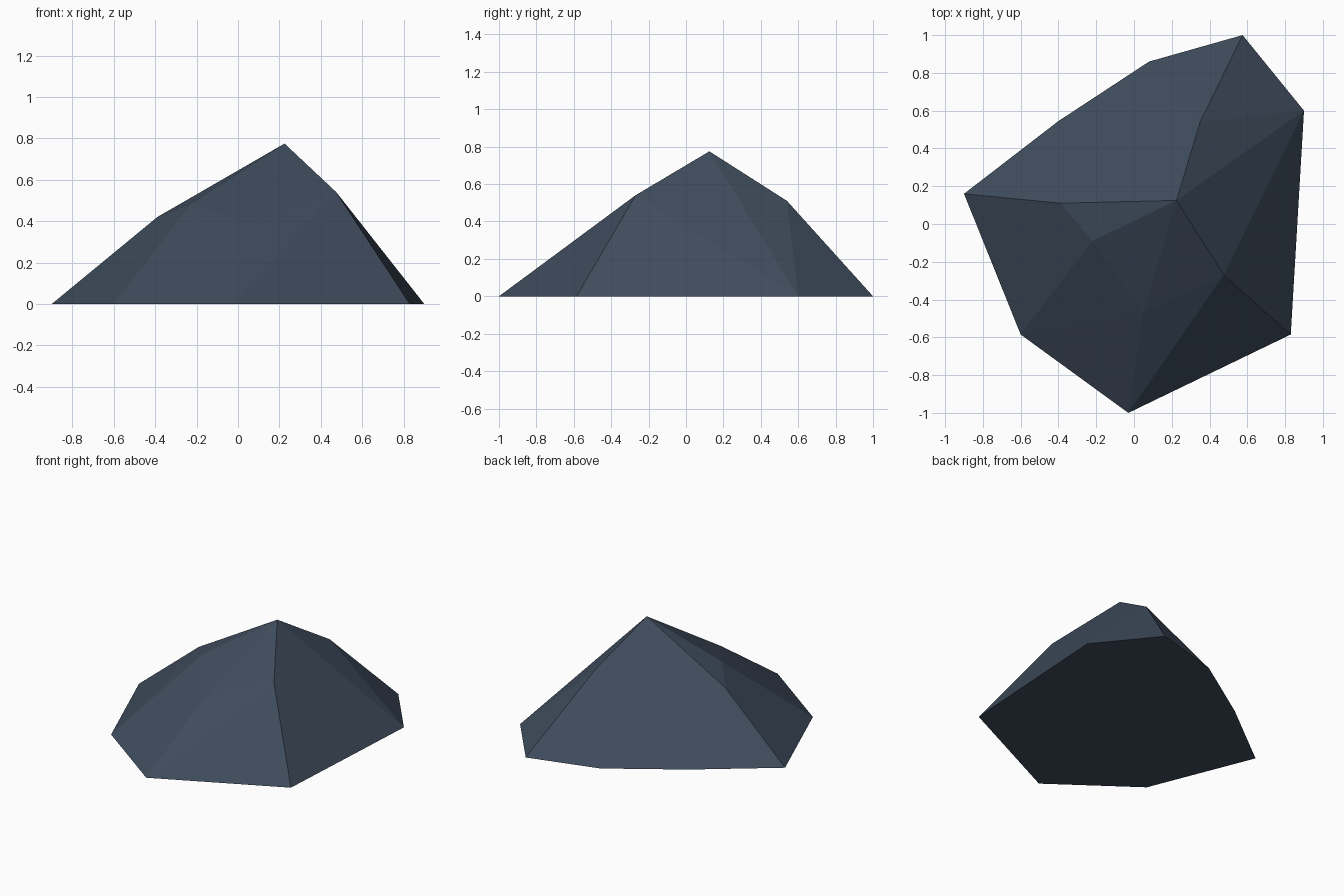
import bpy, bmesh

if "Cube" in bpy.data.objects:
    bpy.data.objects.remove(bpy.data.objects["Cube"])

# Base outline of the boulder, resting on the ground
base = [(-0.9, 0.16), (-0.6, -0.585), (-0.03, -1.0), (0.83, -0.585),
        (0.9, 0.6), (0.575, 1.0), (0.08, 0.86), (-0.4, 0.545)]
# Peak first, then the shoulder points around it
upper = [(0.225, 0.125, 0.775), (0.475, -0.27, 0.54), (0.05, -0.47, 0.38),
         (-0.22, -0.09, 0.49), (-0.39, 0.11, 0.42), (-0.1, 0.28, 0.43),
         (0.35, 0.54, 0.51)]

# Wrap the points in a convex faceted shell
bm = bmesh.new()
for x, y in base:
    bm.verts.new((x, y, 0))
for p in upper:
    bm.verts.new(p)
bmesh.ops.convex_hull(bm, input=bm.verts[:])

# Merge the flat underside into a single face
under = [f for f in bm.faces if all(v.co.z < 0.001 for v in f.verts)]
if len(under) > 1:
    bmesh.ops.dissolve_faces(bm, faces=under)
bmesh.ops.recalc_face_normals(bm, faces=bm.faces[:])

mesh = bpy.data.meshes.new("boulder")
bm.to_mesh(mesh)
bm.free()

# Slate stone colour
stone = bpy.data.materials.new("slate_blue_stone")
stone.diffuse_color = (0.05, 0.073, 0.11, 1)
stone.use_nodes = True
stone.node_tree.nodes["Principled BSDF"].inputs["Base Color"].default_value = stone.diffuse_color
mesh.materials.append(stone)

boulder = bpy.data.objects.new("boulder", mesh)
bpy.context.collection.objects.link(boulder)
